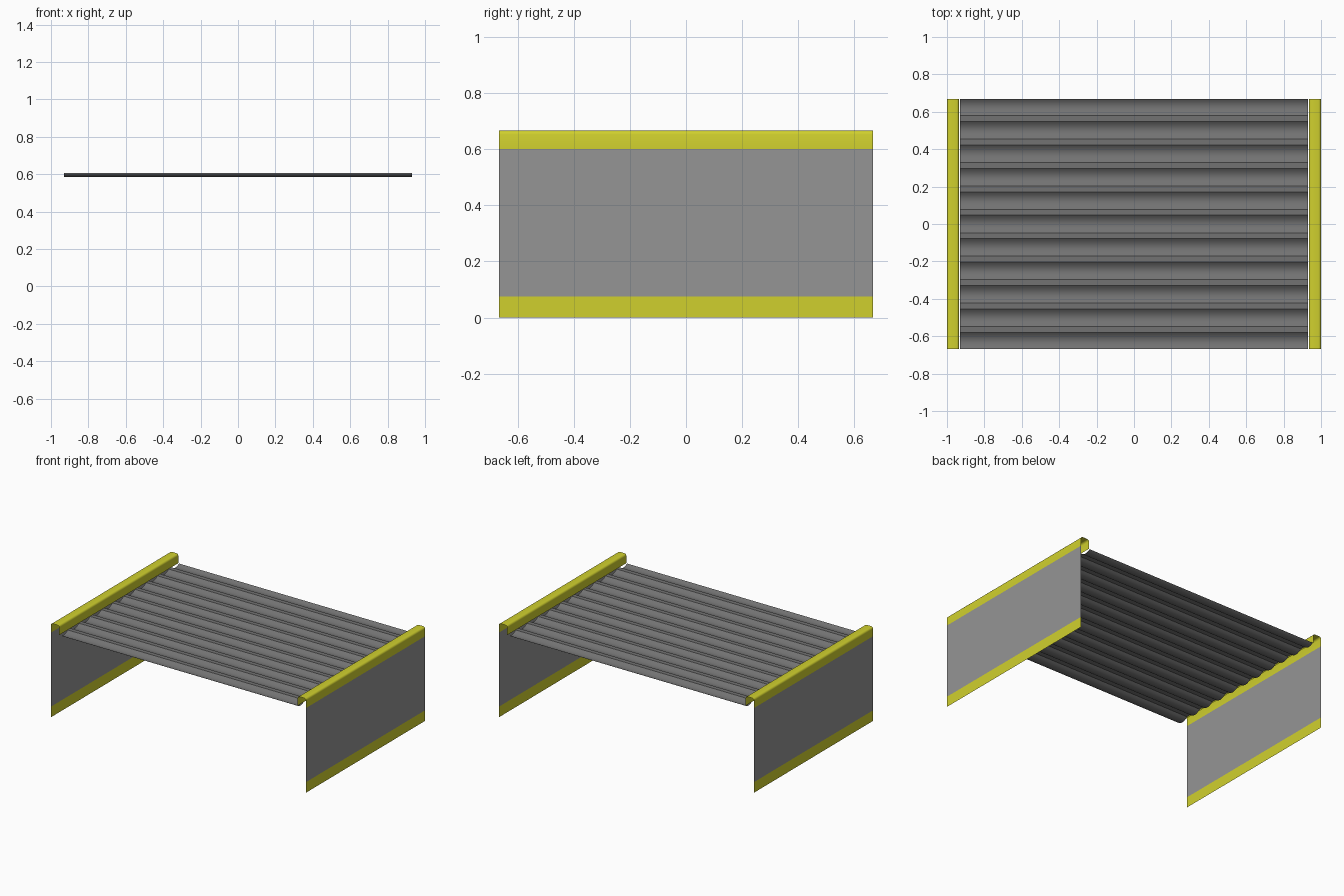
import bpy
import bmesh
import math

if "Cube" in bpy.data.objects:
    bpy.data.objects.remove(bpy.data.objects["Cube"], do_unlink=True)


def make_material(name, rgb):
    mat = bpy.data.materials.new(name)
    mat.use_nodes = True
    mat.diffuse_color = (*rgb, 1)
    mat.node_tree.nodes["Principled BSDF"].inputs["Base Color"].default_value = (*rgb, 1)
    return mat


yellow = make_material("safety_yellow", (0.63, 0.63, 0.027))
wall_grey = make_material("wall_grey", (0.30, 0.30, 0.30))
deck_grey = make_material("deck_grey", (0.17, 0.17, 0.17))

HALF_Y = 0.667
WALL_X = 1.0
LIP_X = 0.935
TOP = 0.667
SEAM = 0.6


def sweep(name, start, end, mat):
    """Make an open sheet between two matching rows of points."""
    bm = bmesh.new()
    a = [bm.verts.new(p) for p in start]
    b = [bm.verts.new(p) for p in end]
    for i in range(len(a) - 1):
        bm.faces.new((a[i], b[i], b[i + 1], a[i + 1]))
    mesh = bpy.data.meshes.new(name)
    bm.to_mesh(mesh)
    bm.free()
    mesh.materials.append(mat)
    obj = bpy.data.objects.new(name, mesh)
    bpy.context.collection.objects.link(obj)
    bpy.ops.object.select_all(action="DESELECT")
    obj.select_set(True)
    bpy.context.view_layer.objects.active = obj
    bpy.ops.object.shade_smooth_by_angle(angle=math.radians(32))
    return obj


def along_y(name, profile, side, mat):
    """Sweep an x-z profile along y, mirrored onto the given side."""
    rows = [[(side * x, y, z) for x, z in profile] for y in (-HALF_Y, HALF_Y)]
    return sweep(name, rows[0] if side > 0 else rows[1], rows[1] if side > 0 else rows[0], mat)


# Folded cap profile: up the wall, over the rounded top, down the inner lip
R = 0.014
cap = [(WALL_X, SEAM)]
for cx, first in ((WALL_X - R, 0), (LIP_X + R, 90)):
    for step in range(4):
        t = math.radians(first + step * 30)
        cap.append((cx + R * math.cos(t), TOP - R + R * math.sin(t)))
cap.append((LIP_X, SEAM))

# Side walls with yellow foot band and cap rail
for label, side in (("left", 1), ("right", -1)):
    along_y(label + "_foot_band", [(WALL_X, 0), (WALL_X, 0.075)], side, yellow)
    along_y(label + "_wall_panel", [(WALL_X, 0.075), (WALL_X, SEAM)], side, wall_grey)
    along_y(label + "_cap_rail", cap, side, yellow)

# Corrugated deck: narrow flat ridges between wide rounded troughs
PITCH = 0.1256
RIDGE = 0.016
RIDGE_Z = 0.605
DEPTH = 0.02
HALF_TROUGH = PITCH / 2 - RIDGE

section = []
for k in range(-5, 6):
    for step in range(-5, 6):
        u = step / 5
        y = k * PITCH + u * HALF_TROUGH
        y = max(-HALF_Y, min(HALF_Y, y))
        u = (y - k * PITCH) / HALF_TROUGH
        section.append((y, RIDGE_Z - DEPTH * (1 - u * u)))

DECK_X = 0.93
sweep("corrugated_deck",
      [(-DECK_X, y, z) for y, z in section],
      [(DECK_X, y, z) for y, z in section], deck_grey)
